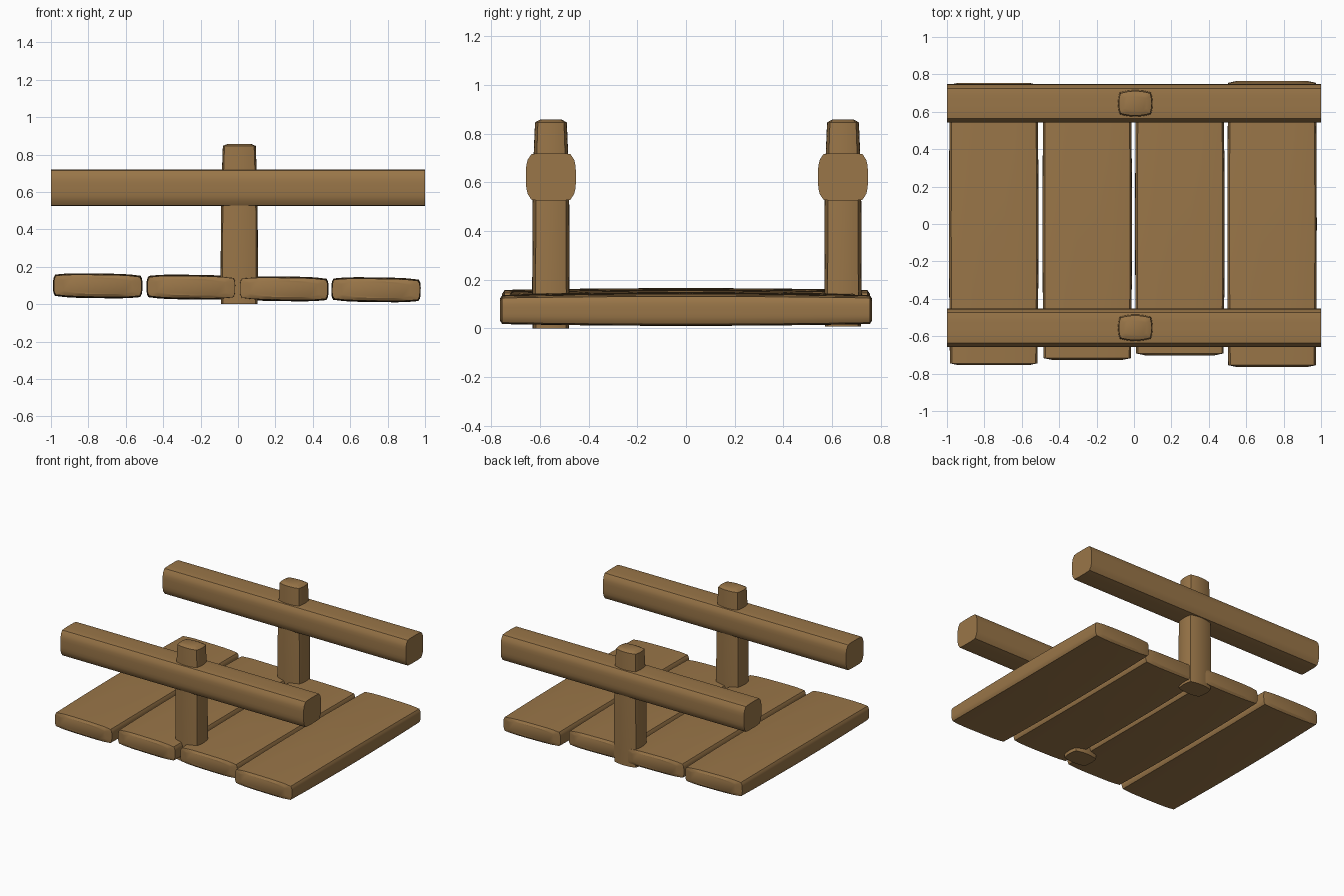
import bpy, bmesh, math

if "Cube" in bpy.data.objects:
    bpy.data.objects.remove(bpy.data.objects["Cube"])

wood = bpy.data.materials.new("wood")
wood.diffuse_color = (0.32, 0.18, 0.065, 1)
wood.use_nodes = True
wood.node_tree.nodes["Principled BSDF"].inputs["Base Color"].default_value = wood.diffuse_color


def bulged_section(hw, hh, bw, bh, power, n=8):
    """Four-sided outline with sides that swell outward between the corners."""
    cw, ch = hw - bw, hh - bh
    ts = [-1 + 2 * i / n for i in range(n)]
    right = [(hw - bw * abs(t) ** power, t * ch) for t in ts]
    top = [(-t * cw, hh - bh * abs(t) ** power) for t in ts]
    half = right + top
    return half + [(-a, -b) for a, b in half]


def loft(name, section, stations, axis, location, tilt=0):
    """Sweep a section through (position, scale_a, scale_b) stations along an axis."""
    place = {"x": lambda a, b, c: (c, a, b),
             "y": lambda a, b, c: (a, c, b),
             "z": lambda a, b, c: (a, b, c)}[axis]
    bm = bmesh.new()
    rings = [[bm.verts.new(place(a * sa, b * sb, c)) for a, b in section]
             for c, sa, sb in stations]
    n = len(section)
    for r0, r1 in zip(rings, rings[1:]):
        for i in range(n):
            j = (i + 1) % n
            bm.faces.new((r0[i], r0[j], r1[j], r1[i]))
    bm.faces.new(rings[0])
    bm.faces.new(rings[-1])
    bmesh.ops.recalc_face_normals(bm, faces=bm.faces[:])
    mesh = bpy.data.meshes.new(name)
    bm.to_mesh(mesh)
    bm.free()
    mesh.materials.append(wood)
    ob = bpy.data.objects.new(name, mesh)
    ob.location = location
    ob.rotation_euler.y = tilt
    bpy.context.collection.objects.link(ob)
    bpy.ops.object.select_all(action="DESELECT")
    ob.select_set(True)
    bpy.context.view_layer.objects.active = ob
    bpy.ops.object.shade_smooth_by_angle(angle=math.radians(30))


# Deck planks: slightly swollen, each a bit lower than the last
planks = [(-0.75, 0.098, 0.755), (-0.25, 0.091, 0.727),
          (0.245, 0.082, 0.702), (0.738, 0.077, 0.765)]
plank_section = bulged_section(0.239, 0.066, 0.011, 0.009, 4)
for k, (x, z, half) in enumerate(planks, 1):
    stations = [(-half, 0.78, 0.66)]
    for i in range(9):
        t = -1 + i / 4
        stations.append((t * (half - 0.010), 1 - 0.02 * t * t, 1 - 0.11 * t * t))
    stations.append((half, 0.78, 0.66))
    loft(f"deck_plank_{k}", plank_section, stations, "y", (x, 0, z), math.radians(0.8))

# Railings: one post and one rail on each side
post_section = bulged_section(0.1, 0.077, 0.010, 0.014, 2)
rail_section = bulged_section(0.1025, 0.0975, 0.022, 0.004, 4)
for side, y, base in (("front", -0.555, 0.0), ("back", 0.645, 0.008)):
    loft(f"{side}_post", post_section,
         [(base, 0.97, 0.97), (0.15, 1, 1), (0.5, 0.98, 0.98), (0.68, 0.94, 0.94),
          (0.846, 0.88, 0.85), (0.857, 0.62, 0.58)], "z", (0.007, y, 0))
    loft(f"{side}_rail", rail_section, [(-1, 1, 1), (1, 1, 1)], "x", (0, y, 0.622))
